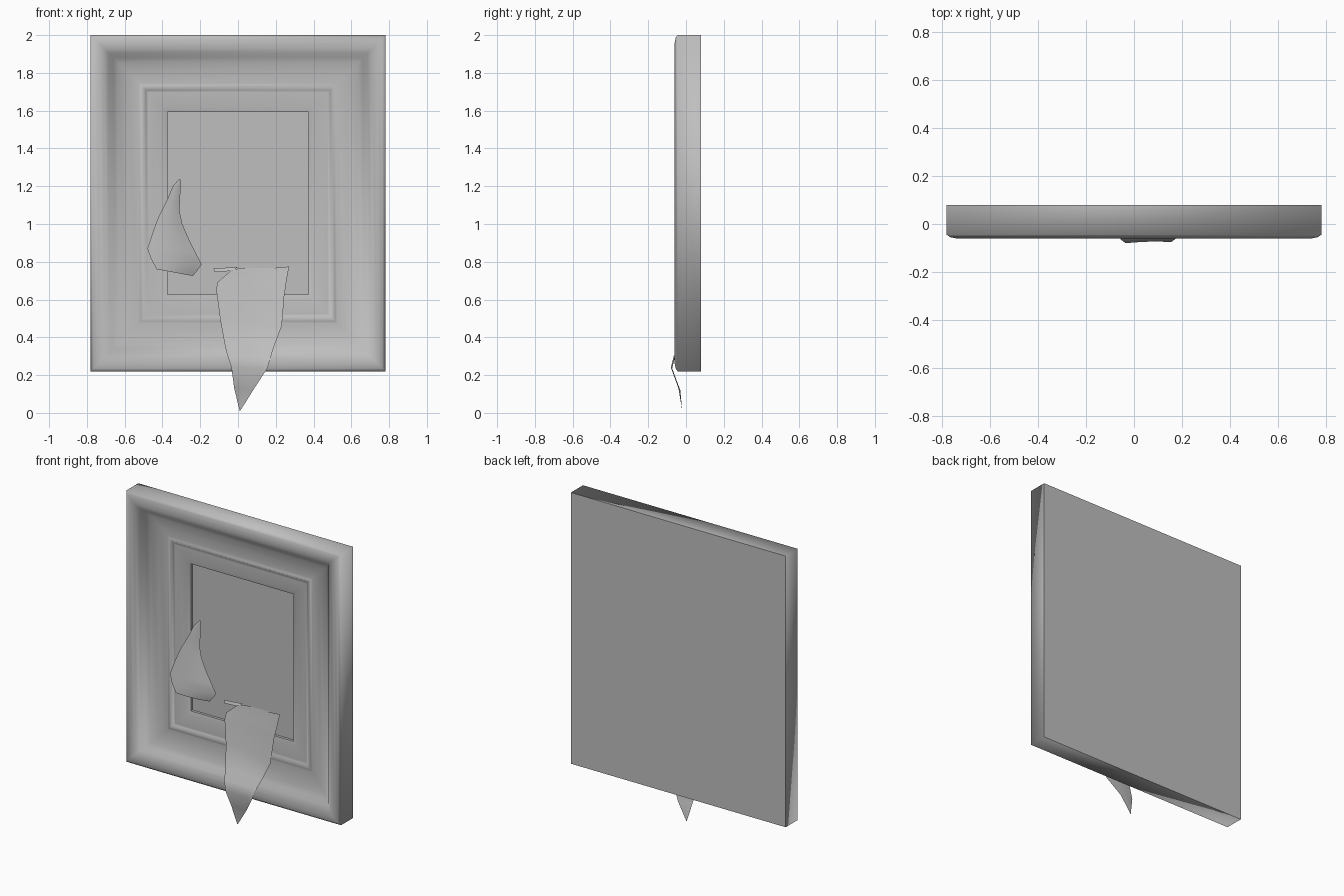
import bpy
import math

cube = bpy.data.objects.get("Cube")
if cube:
    bpy.data.objects.remove(cube, do_unlink=True)

# One plain grey for everything
GREY = (0.52, 0.52, 0.52, 1)
grey = bpy.data.materials.new("plain_grey")
grey.use_nodes = True
grey.diffuse_color = GREY
bsdf = grey.node_tree.nodes["Principled BSDF"]
bsdf.inputs["Base Color"].default_value = GREY
bsdf.inputs["Roughness"].default_value = 0.8

HALF_W, BOTTOM, TOP = 0.78, 0.22, 2.0
OPENING = 0.407


def make_object(name, verts, faces, smooth):
    mesh = bpy.data.meshes.new(name)
    mesh.from_pydata(verts, [], faces)
    mesh.materials.append(grey)
    mesh.polygons.foreach_set("use_smooth", [smooth] * len(faces))
    mesh.update()
    obj = bpy.data.objects.new(name, mesh)
    bpy.context.collection.objects.link(obj)
    return obj


def ring(inset, y):
    """Rectangle of four corners, inset from the outer edge of the frame."""
    w, low, high = HALF_W - inset, BOTTOM + inset, TOP - inset
    return [(-w, y, low), (w, y, low), (w, y, high), (-w, y, high)]


def swept_rings(name, profile, smooth, cap=False):
    """Mitred moulding: joins one rectangle for each (inset, y) point."""
    verts = [p for inset, y in profile for p in ring(inset, y)]
    faces = []
    for r in range(len(profile) - 1):
        for c in range(4):
            a, b = r * 4 + c, r * 4 + (c + 1) % 4
            faces.append((a, b, b + 4, a + 4))
    if cap:
        n = len(verts)
        faces.append((n - 4, n - 3, n - 2, n - 1))
    return make_object(name, verts, faces, smooth)


def sheet(name, rows, columns, ripple=0.0, sag=0.0):
    """Torn cloth: each row is (left point, right point), blended across."""
    verts, faces = [], []
    for left, right in rows:
        width = abs(right[0] - left[0])
        for c in range(columns + 1):
            t = c / columns
            x, y, z = (a + (b - a) * t for a, b in zip(left, right))
            y += ripple * width * math.sin(math.pi * t)
            z += sag * width * math.sin(2 * math.pi * t)
            verts.append((x, y, z))
    step = columns + 1
    for r in range(len(rows) - 1):
        for c in range(columns):
            a = r * step + c
            faces.append((a, a + step, a + step + 1, a + 1))
    return make_object(name, verts, faces, True)


# Moulded frame, from the back edge over the rounded rim to the opening
swept_rings("frame_moulding", [
    (0, 0.08), (0, -0.045), (0.015, -0.055), (0.04, -0.06), (0.07, -0.055),
    (0.095, -0.037), (0.12, -0.012), (0.145, 0.003), (0.2, 0.015),
    (0.255, 0.024), (0.265, 0.018), (0.282, 0.018), (0.292, 0.028),
    (0.305, 0.028), (0.33, 0.03), (0.38, 0.036), (OPENING, 0.045)], True)

# Recessed canvas with its thin wall, and the flat back
swept_rings("canvas", [(OPENING, 0.045), (OPENING, 0.062)], False, cap=True)
make_object("back_panel", ring(0, 0.08), [(3, 2, 1, 0)], False)

# Long torn strip hanging down over the lower rail
sheet("hanging_strip", [
    ((-0.03, 0.05, 0.76), (0.27, 0.05, 0.775)),
    ((-0.11, 0.035, 0.69), (0.257, 0.04, 0.70)),
    ((-0.115, 0.025, 0.65), (0.245, 0.025, 0.62)),
    ((-0.095, 0.01, 0.5), (0.232, 0.005, 0.46)),
    ((-0.07, -0.03, 0.36), (0.19, -0.025, 0.35)),
    ((-0.055, -0.065, 0.30), (0.175, -0.06, 0.30)),
    ((-0.035, -0.08, 0.24), (0.155, -0.075, 0.235)),
    ((-0.02, -0.04, 0.13), (0.08, -0.03, 0.12)),
    ((0.009, -0.02, 0.01), (0.011, -0.02, 0.01))], 6, ripple=0.02, sag=0.012)

# Small curl at the torn upper edge of the strip
sheet("strip_curl", [
    ((-0.13, 0.045, 0.765), (0.0, 0.05, 0.772)),
    ((-0.125, 0.04, 0.745), (-0.03, 0.04, 0.752))], 3)

# Side flap folded over the right rail
sheet("side_flap", [
    ((-0.315, 0.05, 1.235), (-0.305, 0.05, 1.235)),
    ((-0.345, 0.035, 1.2), (-0.305, 0.05, 1.17)),
    ((-0.37, 0.025, 1.14), (-0.31, 0.045, 1.07)),
    ((-0.42, 0.005, 1.04), (-0.295, 0.042, 1.0)),
    ((-0.45, -0.01, 0.96), (-0.26, 0.042, 0.92)),
    ((-0.48, -0.02, 0.87), (-0.225, 0.045, 0.85)),
    ((-0.46, -0.028, 0.815), (-0.192, 0.048, 0.785)),
    ((-0.43, -0.03, 0.76), (-0.238, 0.045, 0.725))], 4, ripple=-0.06)
